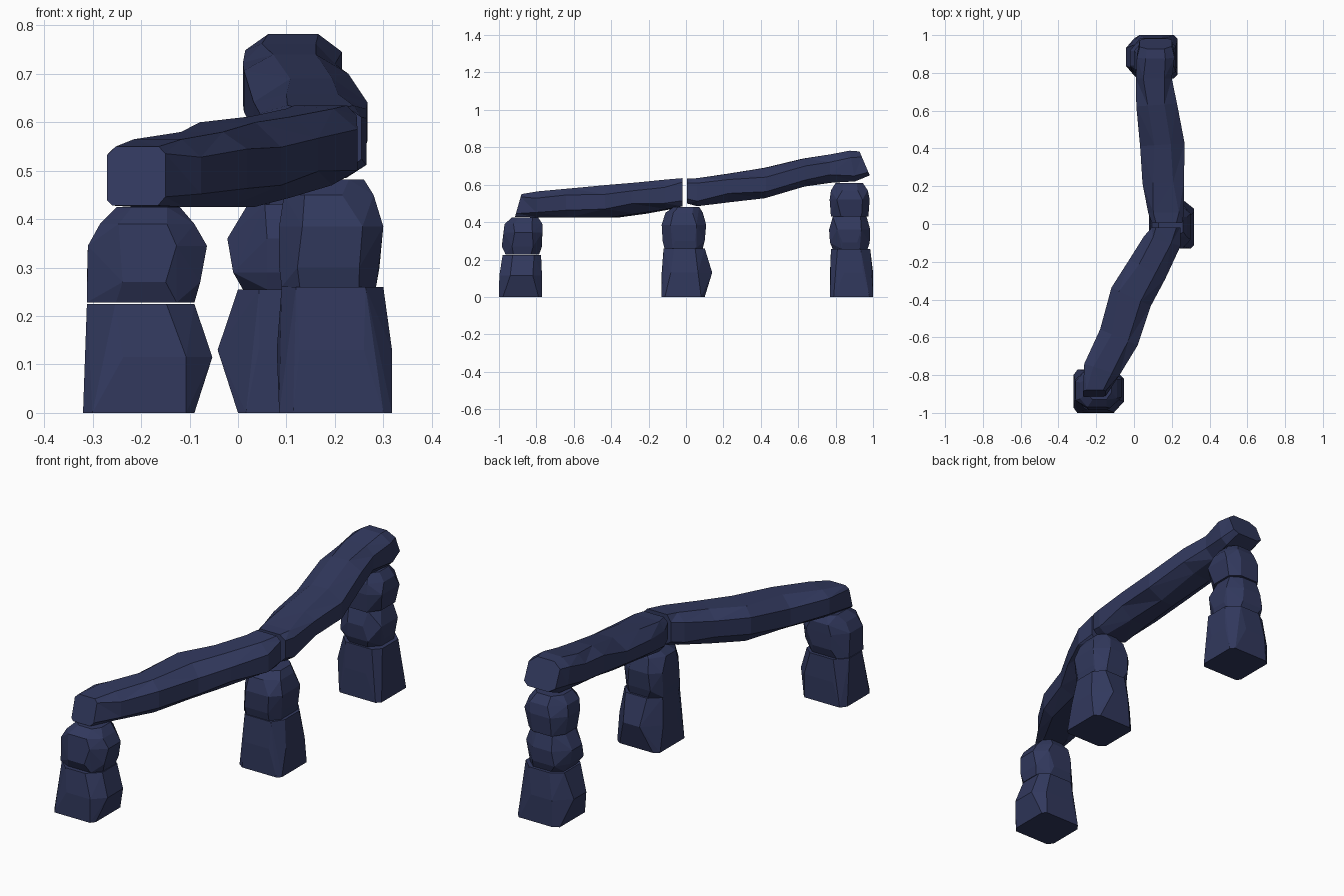
import bpy, bmesh, math, random
from mathutils import Vector

if "Cube" in bpy.data.objects:
    bpy.data.objects.remove(bpy.data.objects["Cube"])

random.seed(4)
navy = bpy.data.materials.new("dark navy stone")
navy.diffuse_color = (0.031, 0.040, 0.110, 1)
navy.use_nodes = True
navy.node_tree.nodes["Principled BSDF"].inputs["Base Color"].default_value = navy.diffuse_color


def chamfered(u0, u1, v0, v1, amount):
    """Rectangle with four unevenly cut corners (8 points, anticlockwise)."""
    w, h = u1 - u0, v1 - v0
    a = [amount * random.uniform(0.7, 1.3) for _ in range(8)]
    return [(u0 + w * a[0], v0), (u1 - w * a[1], v0), (u1, v0 + h * a[2]), (u1, v1 - h * a[3]),
            (u1 - w * a[4], v1), (u0 + w * a[5], v1), (u0, v1 - h * a[6]), (u0, v0 + h * a[7])]


def finish(bm, name):
    bmesh.ops.recalc_face_normals(bm, faces=bm.faces)
    me = bpy.data.meshes.new(name)
    bm.to_mesh(me)
    bm.free()
    me.materials.append(navy)
    bpy.context.collection.objects.link(bpy.data.objects.new(name, me))


def stone(name, rings):
    """Boulder: hull round stacked sections (z, x0, x1, y0, y1, chamfer)."""
    bm = bmesh.new()
    for z, x0, x1, y0, y1, c in rings:
        for x, y in chamfered(x0, x1, y0, y1, c):
            bm.verts.new((x, y, z))
    res = bmesh.ops.convex_hull(bm, input=bm.verts)
    spare = {v for v in bm.verts if not v.link_faces}
    bmesh.ops.delete(bm, geom=list(spare), context='VERTS')
    finish(bm, name)


def beam(name, stations):
    """Long slab: loft (cx, cy, half width, z0, z1, yaw degrees, top lean, chamfer)."""
    bm = bmesh.new()
    loops = []
    for cx, cy, hw, z0, z1, yaw, lean, c in stations:
        a = math.radians(yaw)
        across, along = Vector((math.cos(a), math.sin(a), 0)), Vector((-math.sin(a), math.cos(a), 0))
        loop = []
        for u, z in chamfered(-hw, hw, z0, z1, c):
            t = (z - z0) / (z1 - z0) - 0.5
            p = Vector((cx, cy, z)) + across * u + along * (lean * t)
            loop.append(bm.verts.new(p))
        loops.append(loop)
    for a, b in zip(loops, loops[1:]):
        for i in range(8):
            j = (i + 1) % 8
            bm.faces.new((a[i], a[j], b[j], b[i]))
    bm.faces.new(loops[0])
    bm.faces.new(loops[-1])
    bmesh.ops.triangulate(bm, faces=[f for f in bm.faces if len(f.verts) == 4])
    finish(bm, name)


# Front pillar
stone("front_base_stone", [(0, -.32, -.09, -1, -.77, .1),
                           (.115, -.312, -.053, -.998, -.77, .25),
                           (.225, -.312, -.09, -.98, -.775, .22)])
stone("front_upper_stone", [(.228, -.312, -.09, -.965, -.785, .22),
                            (.27, -.312, -.078, -.985, -.77, .25),
                            (.345, -.31, -.064, -.975, -.768, .27),
                            (.39, -.285, -.09, -.97, -.768, .27),
                            (.425, -.25, -.12, -.93, -.79, .25)])

# Middle pillar
stone("middle_base_stone", [(0, .085, .318, -.13, .10, .1),
                            (.13, .08, .318, -.13, .14, .25),
                            (.26, .09, .30, -.12, .10, .2)])
stone("middle_upper_stone", [(.26, .09, .285, -.115, .09, .22),
                             (.30, .085, .292, -.125, .10, .25),
                             (.385, .085, .30, -.13, .108, .27),
                             (.45, .095, .28, -.11, .09, .27),
                             (.482, .13, .26, -.065, .07, .25)])

# Back pillar
stone("back_base_stone", [(0, 0, .23, .77, 1, .1),
                          (.13, -.042, .228, .77, 1, .25),
                          (.255, 0, .22, .775, .985, .2)])
stone("back_middle_stone", [(.255, .01, .20, .785, .97, .22),
                            (.29, -.01, .21, .77, .982, .25),
                            (.36, -.022, .215, .765, .985, .27),
                            (.43, .02, .19, .785, .965, .25)])
stone("back_upper_stone", [(.43, .015, .20, .775, .975, .22),
                           (.52, 0, .22, .768, .982, .25),
                           (.57, .01, .21, .775, .972, .27),
                           (.61, .04, .18, .80, .945, .25)])

# Front beam
beam("front_beam", [(-.21, -.897, .06, .428, .55, 0, .035, .12),
                    (-.17, -.77, .098, .425, .565, -18, 0, .22),
                    (-.08, -.60, .108, .425, .58, -23, 0, .25),
                    (-.015, -.385, .115, .425, .60, -25, 0, .26),
                    (.07, -.24, .108, .445, .612, -28, 0, .25),
                    (.15, -.09, .10, .47, .628, -15, 0, .22),
                    (.17, -.018, .075, .485, .635, 0, 0, .18)])

# Back beam
beam("back_beam", [(.175, .005, .08, .50, .632, 0, 0, .18),
                   (.17, .06, .095, .485, .635, 0, 0, .2),
                   (.155, .22, .11, .505, .658, 3, 0, .25),
                   (.15, .42, .118, .528, .69, 4, 0, .28),
                   (.12, .63, .108, .59, .74, 4, 0, .25),
                   (.105, .77, .095, .61, .762, 0, 0, .22),
                   (.115, .89, .10, .618, .782, 0, -.03, .22),
                   (.115, .955, .085, .65, .778, 0, -.055, .18)])
